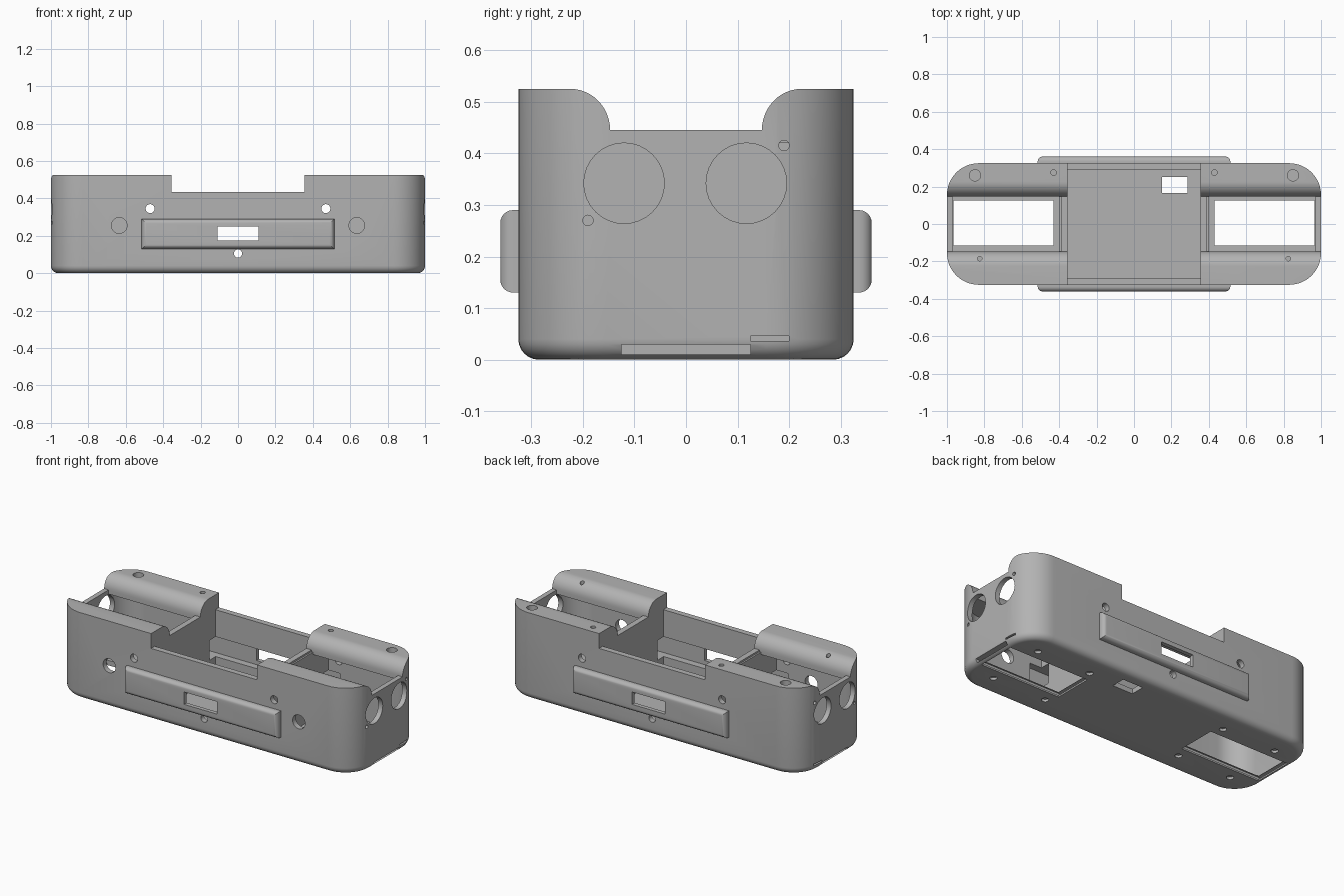
import bpy, bmesh, math
from mathutils import Matrix, Vector

if "Cube" in bpy.data.objects:
    bpy.data.objects.remove(bpy.data.objects["Cube"])

grey = bpy.data.materials.new("shell grey")
grey.use_nodes = True
colour = (0.45, 0.45, 0.45, 1)
grey.diffuse_color = colour
grey.node_tree.nodes["Principled BSDF"].inputs["Base Color"].default_value = colour


def finish(bm, name):
    bmesh.ops.recalc_face_normals(bm, faces=bm.faces)
    mesh = bpy.data.meshes.new(name)
    bm.to_mesh(mesh)
    bm.free()
    mesh.materials.append(grey)
    ob = bpy.data.objects.new(name, mesh)
    bpy.context.collection.objects.link(ob)
    return ob


def box(name, x, y, z, corner=0, base=0):
    """Box between ranges, with rounded upright edges and a rounded base."""
    bm = bmesh.new()
    bmesh.ops.create_cube(bm, size=1)
    lo, hi = Vector((x[0], y[0], z[0])), Vector((x[1], y[1], z[1]))
    for v in bm.verts:
        v.co = Vector(((lo[i] + hi[i]) / 2 + v.co[i] * (hi[i] - lo[i]) for i in range(3)))
    if corner:
        upright = [e for e in bm.edges if abs(e.verts[0].co.z - e.verts[1].co.z) > 1e-4]
        bmesh.ops.bevel(bm, geom=upright, offset=corner, segments=12, profile=0.5, affect='EDGES')
    if base:
        rim = [e for e in bm.edges if all(abs(v.co.z - lo.z) < 1e-5 for v in e.verts)]
        bmesh.ops.bevel(bm, geom=rim, offset=base, segments=6, profile=0.5, affect='EDGES')
    return finish(bm, name)


def rod(centre, radius, length, axis):
    bm = bmesh.new()
    turn = {'X': Matrix.Rotation(math.pi / 2, 4, 'Y'),
            'Y': Matrix.Rotation(math.pi / 2, 4, 'X'), 'Z': Matrix()}[axis]
    bmesh.ops.create_cone(bm, cap_ends=True, segments=32, radius1=radius, radius2=radius,
                          depth=length, matrix=Matrix.Translation(centre) @ turn)
    return finish(bm, "hole_cutter")


def combine(target, tool, mode='DIFFERENCE'):
    tool.hide_render = True
    mod = target.modifiers.new("join", 'BOOLEAN')
    mod.operation, mod.solver, mod.object = mode, 'EXACT', tool
    graph = bpy.context.evaluated_depsgraph_get()
    graph.update()
    mesh = bpy.data.meshes.new_from_object(target.evaluated_get(graph))
    target.modifiers.clear()
    target.data = mesh
    bpy.data.objects.remove(tool)


def cut(x, y, z, corner=0):
    combine(case, box("cutter", x, y, z, corner))


def drill(centre, radius, length, axis):
    combine(case, rod(Vector(centre), radius, length, axis))


# Outer shell and its main cavity
case = box("case", (-1, 1), (-.325, .325), (0, .525), .17, .04)
cut((-.97, .97), (-.293, .293), (.03, .42), .14)

# Long groove between rounded rails
arc = [(-.225 + .078 * math.cos(a), .445 + .08 * math.sin(a))
       for a in (math.pi / 2 * i / 12 for i in range(13))]
outline = arc + [(-.225, .7)]
outline += [(-y, z) for y, z in reversed(outline)]
bm = bmesh.new()
face = bm.faces.new([bm.verts.new((-1.1, y, z)) for y, z in outline])
new = bmesh.ops.extrude_face_region(bm, geom=[face])["geom"]
bmesh.ops.translate(bm, vec=(2.2, 0, 0), verts=[g for g in new if isinstance(g, bmesh.types.BMVert)])
combine(case, finish(bm, "groove_cutter"))

# Lowered middle, open from above
cut((-.355, .355), (-.5, .5), (.435, .8))
cut((-.355, .355), (-.29, .29), (.2, .6))

for side in (-1, 1):
    def span(a, b):
        return tuple(sorted((side * a, side * b)))

    # Open end bay and partition next to the middle well
    cut(span(.39, .97), (-.147, .147), (.2, .6))
    combine(case, box("partition", span(.355, .4), (-.31, .31), (.02, .434)), 'UNION')
    # Raised mounting panel on front or back, with a pocket behind it
    y_out, y_in = side * .36, side * .31
    combine(case, box("panel", (-.515, .515), tuple(sorted((y_in, y_out))), (.13, .29)), 'UNION')

# Rounded upright edges of the panels
bm = bmesh.new()
bm.from_mesh(case.data)
corners = [e for e in bm.edges if all(abs(abs(v.co.y) - .36) < .001 and abs(abs(v.co.x) - .515) < .001
                                      for v in e.verts)]
bmesh.ops.bevel(bm, geom=corners, offset=.025, segments=6, profile=0.5, affect='EDGES')
bm.to_mesh(case.data)
bm.free()

for side in (-1, 1):
    # Pockets behind the panels
    cut((-.48, .48), tuple(sorted((side * .235, side * .335))), (.15, .27))

    # Floor hatch opening with a sliding-door slot
    cut(span := tuple(sorted((side * .43, side * .965))), (-.115, .125), (-.1, .1))
    cut(tuple(sorted((side * .4, side * 1.1))), (-.125, .125), (.01, .03 - .001))
    cut(tuple(sorted((side * .985, side * 1.1))), (.125, .2), (.036, .046))

    # Round windows and pin holes in the end walls
    for y in (-.12, .117):
        drill((side * 1, y, .342), .078, .2, 'X')
    for y, z in ((.19, .415), (-.19, .27)):
        drill((side * 1, y, z), .01, .1, 'X')

    # Screw holes in the rails and the floor
    drill((side * .85, .26, .525), .03, .12, 'Z')
    drill((side * .43, .275, .525), .015, .12, 'Z')
    drill((side * .825, -.185, .525), .012, .12, 'Z')
    for x in (.465, .825):
        for y in (-.185, .185):
            drill((side * x, y, 0), .02, .03, 'Z')

    # Wall holes: wide ones in the front only, screw holes on both faces
    drill((side * .635, -.3, .255), .042, .15, 'Y')
    drill((side * .47, 0, .345), .024, 1, 'Y')

# Panel window, lower screw hole and floor cable hole
cut((-.11, .11), (-.5, .5), (.175, .25))
drill((0, 0, .105), .022, 1, 'Y')
cut((.15, .285), (.165, .25), (-.1, .1))

bpy.ops.object.select_all(action='DESELECT')
case.select_set(True)
bpy.context.view_layer.objects.active = case
bpy.ops.object.shade_smooth_by_angle(angle=math.radians(30))
